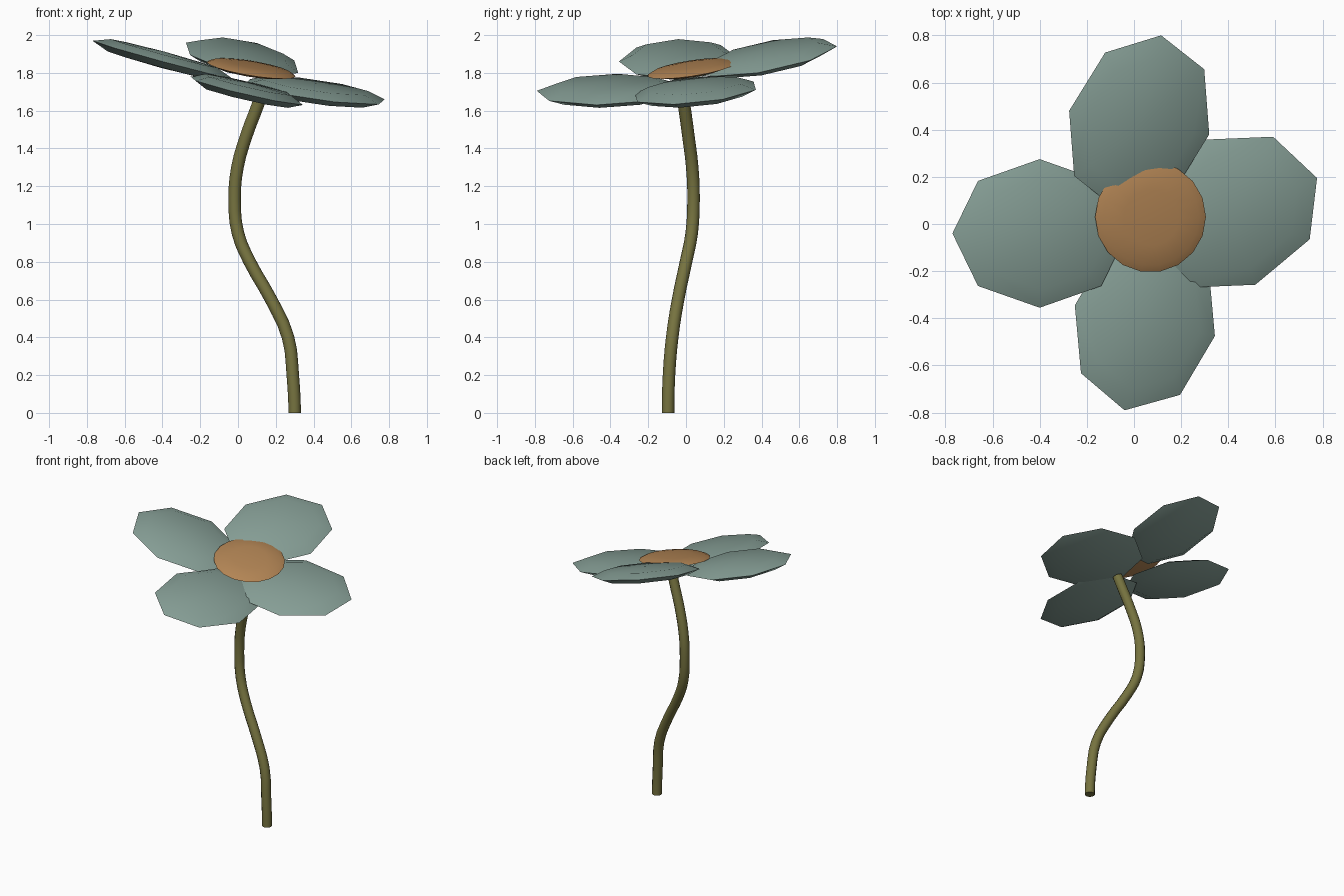
import bpy, bmesh, math
from mathutils import Vector

if "Cube" in bpy.data.objects:
    bpy.data.objects.remove(bpy.data.objects["Cube"])


def material(name, rgb):
    m = bpy.data.materials.new(name)
    m.diffuse_color = (*rgb, 1)
    m.use_nodes = True
    m.node_tree.nodes["Principled BSDF"].inputs["Base Color"].default_value = m.diffuse_color
    return m


TEAL = material("dusty teal", (0.24, 0.345, 0.305))
TAN = material("warm tan", (0.45, 0.235, 0.09))
OLIVE = material("olive green", (0.18, 0.17, 0.05))


def smooth(obj, degrees):
    bpy.ops.object.select_all(action='DESELECT')
    obj.select_set(True)
    bpy.context.view_layer.objects.active = obj
    bpy.ops.object.shade_smooth_by_angle(angle=math.radians(degrees))


def lens(name, center, e1, e2, sides, profile, mat):
    """Flattened elliptical cushion: e1, e2 are its half axes,
    profile holds (radius factor, height), poles have radius 0."""
    c, e1, e2 = Vector(center), Vector(e1), Vector(e2)
    n = e1.cross(e2).normalized()
    if n.z < 0:
        n = -n
    bm = bmesh.new()
    rings = []
    for r, h in profile:
        count = sides if r else 1
        rings.append([bm.verts.new(c + n * h + r * (
            e1 * math.cos(2 * math.pi * i / sides) +
            e2 * math.sin(2 * math.pi * i / sides))) for i in range(count)])
    for a, b in zip(rings, rings[1:]):
        for i in range(sides):
            j = (i + 1) % sides
            quad = [a[i % len(a)], a[j % len(a)], b[j % len(b)], b[i % len(b)]]
            bm.faces.new(list(dict.fromkeys(quad)))
    bmesh.ops.recalc_face_normals(bm, faces=bm.faces[:])
    me = bpy.data.meshes.new(name)
    bm.to_mesh(me)
    bm.free()
    me.materials.append(mat)
    obj = bpy.data.objects.new(name, me)
    bpy.context.collection.objects.link(obj)
    smooth(obj, 30)
    return obj


# Four eight-sided petals, each with its own tilt
petal_profile = [(0, -0.044), (0.76, -0.034), (1, 0), (0.76, 0.034), (0, 0.044)]
for name, c, e1, e2 in [
    ("left_petal", (-0.40, -0.04, 1.87), (-0.37, 0, 0.10), (0, 0.315, 0.01)),
    ("right_petal", (0.405, 0.05, 1.70), (0.34, -0.115, -0.067), (0.185, 0.32, 0.01)),
    ("front_petal", (0.046, -0.41, 1.705), (-0.086, -0.38, 0), (0.297, -0.065, -0.075)),
    ("back_petal", (0.022, 0.43, 1.88), (0.093, 0.37, 0.06), (0.297, -0.05, -0.08)),
]:
    lens(name, c, e1, e2, 8, petal_profile, TEAL)

# Round flower centre
lens("flower_centre", (0.07, 0.03, 1.82), (0.235, 0, -0.038), (0, 0.235, 0.035), 18,
     [(0, -0.025), (0.7, -0.018), (1, 0), (0.87, 0.014), (0.5, 0.024), (0, 0.028)], TAN)

# Curved stem
path = [(0.30, -0.095, 0), (0.29, -0.09, 0.2), (0.265, -0.073, 0.4), (0.175, -0.042, 0.6),
        (0.062, 0.0, 0.8), (0.0, 0.03, 0.95), (-0.018, 0.04, 1.13), (-0.003, 0.033, 1.3),
        (0.045, 0.012, 1.47), (0.105, -0.01, 1.63), (0.125, -0.02, 1.69)]
cu = bpy.data.curves.new("stem", 'CURVE')
cu.dimensions = '3D'
cu.bevel_depth = 0.033
cu.bevel_resolution = 4
cu.use_fill_caps = True
sp = cu.splines.new('BEZIER')
sp.resolution_u = 3
sp.bezier_points.add(len(path) - 1)
for p, co in zip(sp.bezier_points, path):
    p.co = co
    p.handle_left_type = p.handle_right_type = 'AUTO'
base = sp.bezier_points[0]
base.handle_left_type = base.handle_right_type = 'FREE'
base.handle_left = (0.30, -0.095, -0.06)
base.handle_right = (0.30, -0.095, 0.06)
stem = bpy.data.objects.new("stem", cu)
bpy.context.collection.objects.link(stem)
cu.materials.append(OLIVE)
bpy.ops.object.select_all(action='DESELECT')
stem.select_set(True)
bpy.context.view_layer.objects.active = stem
bpy.ops.object.convert(target='MESH')
smooth(bpy.context.view_layer.objects.active, 40)
